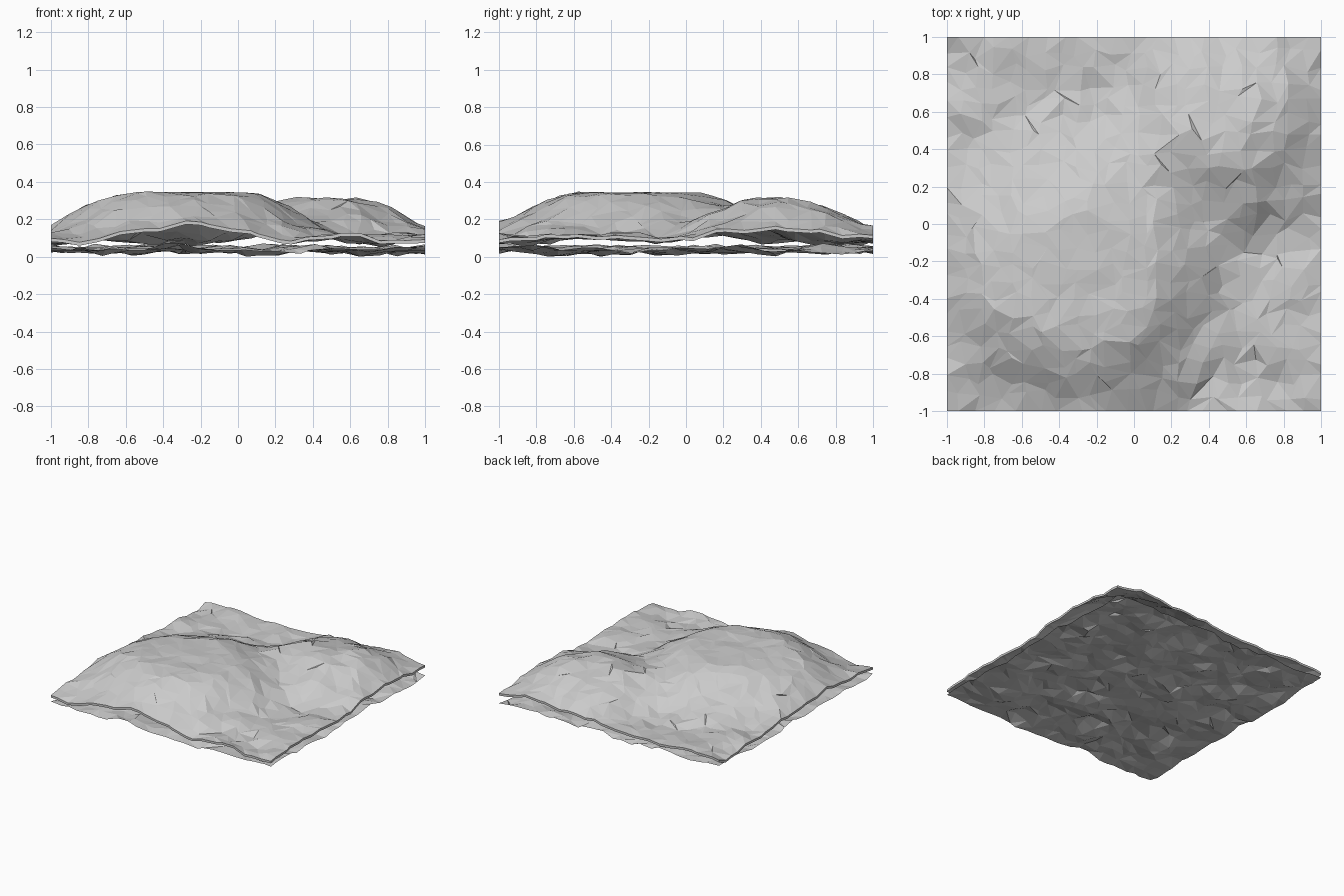
import bpy, bmesh, random
from mathutils import Vector, noise

if "Cube" in bpy.data.objects:
    bpy.data.objects.remove(bpy.data.objects["Cube"])

random.seed(4)
N = 23  # cells per side


def fall(x, y, cx, cy, r0, r1):
    """Flat-topped mound: 1 inside r0, easing to 0 at r1."""
    d = Vector((x - cx, y - cy)).length
    t = min(max((r1 - d) / (r1 - r0), 0), 1)
    return t * t * (3 - 2 * t)


def upper_height(x, y):
    a = fall(x, y, -0.27, -0.29, 0.3, 0.92) * 0.235
    b = fall(x, y, 0.5, 0.5, 0.1, 0.7) * 0.2
    saddle = fall(x, y, 0.12, 0.3, 0.0, 0.5) * 0.045
    hill = a + b - a * b / 0.235 + saddle * (1 - a / 0.3)
    rough = 0.036 * (1 - 0.85 * fall(x, y, -0.3, -0.3, 0.25, 0.65))
    n = noise.noise(Vector((x * 3.1, y * 3.1, 5.2))) + 0.75 * noise.noise(Vector((x * 7, y * 7, 1.7)))
    corner = 0.02 * max(abs(x) + abs(y) - 1.5, 0)
    return 0.106 + hill - corner + max(-0.03, rough * n)


def lower_height(x, y):
    n = noise.noise(Vector((x * 3.5, y * 3.5, 9.1))) + 0.9 * noise.noise(Vector((x * 8, y * 8, 3.3)))
    return 0.038 + max(-0.036, min(0.032, 0.034 * n))


def sheet(name, height, thickness):
    """Irregular triangulated square sheet following a height function."""
    bm = bmesh.new()
    step = 2 / N
    grid = []
    for j in range(N + 1):
        row = []
        for i in range(N + 1):
            x, y = -1 + i * step, -1 + j * step
            if 0 < i < N:
                x += random.uniform(-0.38, 0.38) * step
            if 0 < j < N:
                y += random.uniform(-0.38, 0.38) * step
            z = height(x, y) + random.uniform(-0.005, 0.005)
            row.append(bm.verts.new((x, y, z)))
        grid.append(row)
    for j in range(N):
        for i in range(N):
            a, b = grid[j][i], grid[j][i + 1]
            c, d = grid[j + 1][i + 1], grid[j + 1][i]
            tris = ((a, b, c), (a, c, d)) if random.random() < 0.5 else ((a, b, d), (b, c, d))
            for t in tris:
                bm.faces.new(t)
    # thin slab: copy the skin downwards and close the rim
    if thickness:
        rim = [e for e in bm.edges if e.is_boundary]
        low = {v: bm.verts.new(v.co - Vector((0, 0, thickness))) for v in list(bm.verts)}
        for f in list(bm.faces):
            bm.faces.new([low[v] for v in reversed(f.verts)])
        for e in rim:
            p, q = e.verts
            bm.faces.new((p, q, low[q], low[p]))
        bmesh.ops.recalc_face_normals(bm, faces=bm.faces[:])
    me = bpy.data.meshes.new(name)
    bm.to_mesh(me)
    bm.free()
    ob = bpy.data.objects.new(name, me)
    bpy.context.collection.objects.link(ob)
    return ob


# hilly ground layer floating above the rough bottom layer
sheet("hilly_ground", upper_height, 0.018)
bottom = sheet("rough_bottom_layer", lower_height, 0)

# stand the lowest point on z = 0
low_z = min(v.co.z for v in bottom.data.vertices)
for v in bottom.data.vertices:
    v.co.z -= low_z
